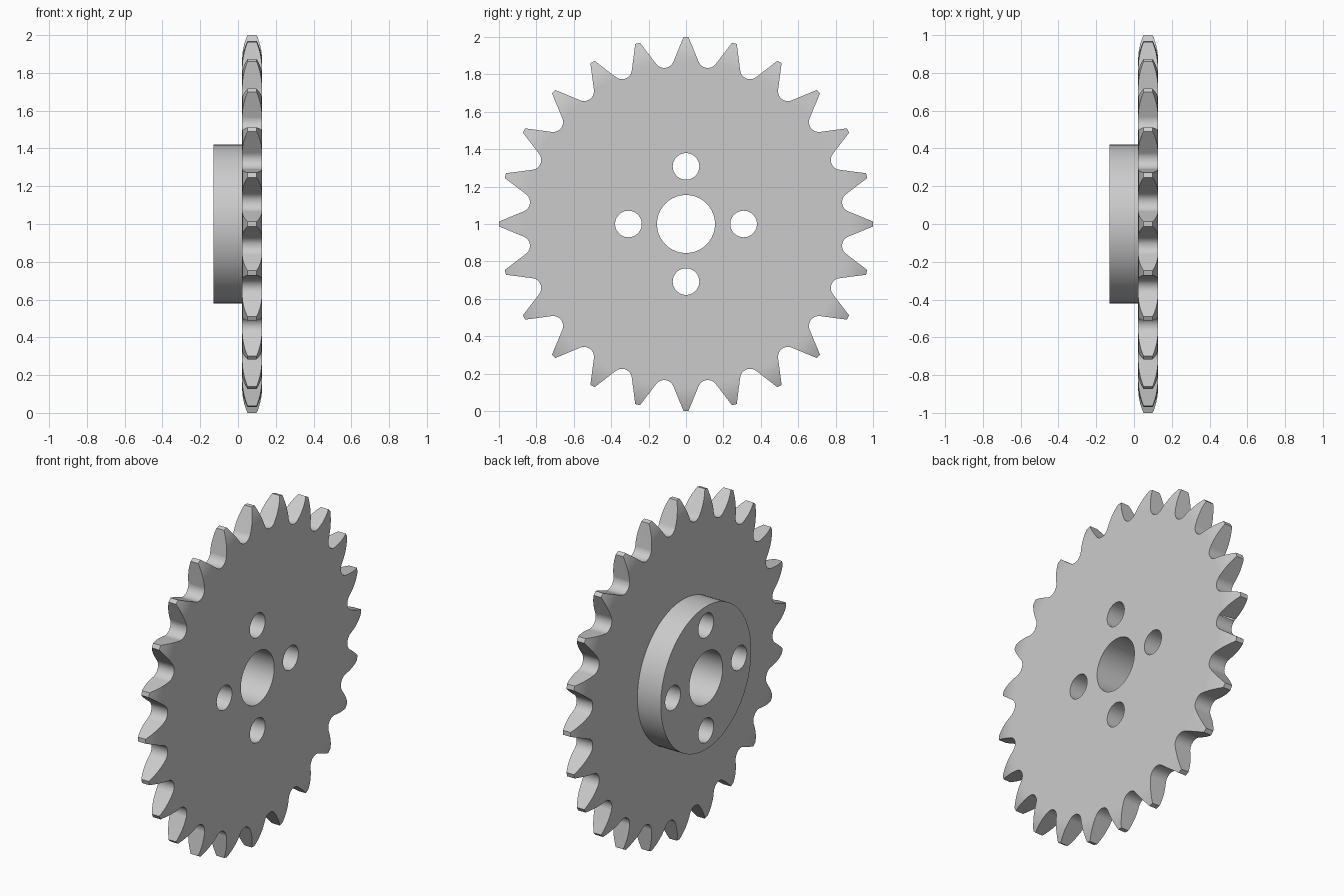
import bpy, bmesh, math
from mathutils import Matrix, Vector

if "Cube" in bpy.data.objects:
    bpy.data.objects.remove(bpy.data.objects["Cube"])

TEETH = 24
X0, X1 = 0.022, 0.127          # plate thickness range
CZ = 1.0                       # axle height

steel = bpy.data.materials.new("steel grey")
steel.diffuse_color = (0.6, 0.6, 0.6, 1)
steel.use_nodes = True
steel.node_tree.nodes["Principled BSDF"].inputs["Base Color"].default_value = steel.diffuse_color


def to_object(name, bm):
    bmesh.ops.recalc_face_normals(bm, faces=bm.faces)
    me = bpy.data.meshes.new(name)
    bm.to_mesh(me)
    bm.free()
    ob = bpy.data.objects.new(name, me)
    bpy.context.collection.objects.link(ob)
    return ob


def prism(name, pts, x0, x1):
    """Extrude a (y, z) outline along x."""
    bm = bmesh.new()
    f = bm.faces.new([bm.verts.new((x0, y, z)) for y, z in pts])
    r = bmesh.ops.extrude_face_region(bm, geom=[f])
    vs = [g for g in r["geom"] if isinstance(g, bmesh.types.BMVert)]
    bmesh.ops.translate(bm, verts=vs, vec=(x1 - x0, 0, 0))
    return to_object(name, bm)


def disc(name, r, x0, x1, y=0.0, z=CZ, n=64):
    return prism(name, [(y + r * math.cos(2 * math.pi * i / n),
                         z + r * math.sin(2 * math.pi * i / n)) for i in range(n)], x0, x1)


def combine(target, other, op):
    m = target.modifiers.new(op, 'BOOLEAN')
    m.operation, m.solver, m.object = op, 'EXACT', other
    bpy.context.view_layer.objects.active = target
    bpy.ops.object.modifier_apply(modifier=m.name)
    bpy.data.objects.remove(other)


# Toothed outline: narrow tip, straight flanks, round roller seat
step = 2 * math.pi / TEETH
seat_r, pitch_r, tip = 0.053, 0.895, 0.013
c = Vector((math.sin(step / 2), math.cos(step / 2))) * pitch_r
d = c - Vector((tip, 1.0))
flank = math.atan2(d.x, -d.y) - math.asin(seat_r / d.length)   # from vertical
a0 = math.pi + flank               # first tangent angle on the seat
a1 = 2 * math.pi - step - flank    # mirrored tangent angle
outline = []
for t in range(TEETH):
    pts = [(-tip, 1.0), (tip, 1.0)]
    for k in range(11):
        a = a0 + (a1 - a0) * k / 10
        pts.append((c.x + seat_r * math.cos(a), c.y + seat_r * math.sin(a)))
    ct, st = math.cos(t * step), math.sin(t * step)
    outline += [(y * ct + z * st, CZ - y * st + z * ct) for y, z in pts]
sprocket = prism("sprocket", outline, X0, X1)

# Lathed envelope that rounds both sides of the tooth tips
rs, depth = 0.87, 0.028
half, mid = (X1 - X0) / 2, (X0 + X1) / 2
side = [(rs + 0.14 * k / 7, half - depth * (k / 6.5) ** 2) for k in range(8)]
profile = [(0, half)] + side + [(r, -h) for r, h in reversed(side)] + [(0, -half)]
bm = bmesh.new()
vs = [bm.verts.new((mid + h, 0, CZ + r)) for r, h in profile]
es = [bm.edges.new(p) for p in zip(vs, vs[1:])]
bmesh.ops.spin(bm, geom=vs + es, cent=(0, 0, CZ), axis=(1, 0, 0),
               angle=2 * math.pi, steps=144)
bmesh.ops.remove_doubles(bm, verts=bm.verts, dist=1e-5)
bmesh.ops.dissolve_limit(bm, angle_limit=0.001, verts=bm.verts, edges=bm.edges)
combine(sprocket, to_object("tip_envelope", bm), 'INTERSECT')

# Hub on the -x side
combine(sprocket, disc("hub", 0.42, -0.13, mid, n=96), 'UNION')

# Axle bore and four bolt holes
combine(sprocket, disc("bore", 0.155, -0.5, 0.5), 'DIFFERENCE')
for k in range(4):
    a = k * math.pi / 2
    combine(sprocket, disc("bolt_hole", 0.071, -0.5, 0.5, 0.308 * math.cos(a),
                           CZ + 0.308 * math.sin(a), 48), 'DIFFERENCE')

# Finish: one colour, smooth shading with sharp edges
sprocket.data.materials.clear()
sprocket.data.materials.append(steel)
bpy.ops.object.select_all(action='DESELECT')
sprocket.select_set(True)
bpy.context.view_layer.objects.active = sprocket
bpy.ops.object.shade_smooth_by_angle(angle=math.radians(30))
w = sprocket.modifiers.new("weighted normals", 'WEIGHTED_NORMAL')
w.keep_sharp = True
